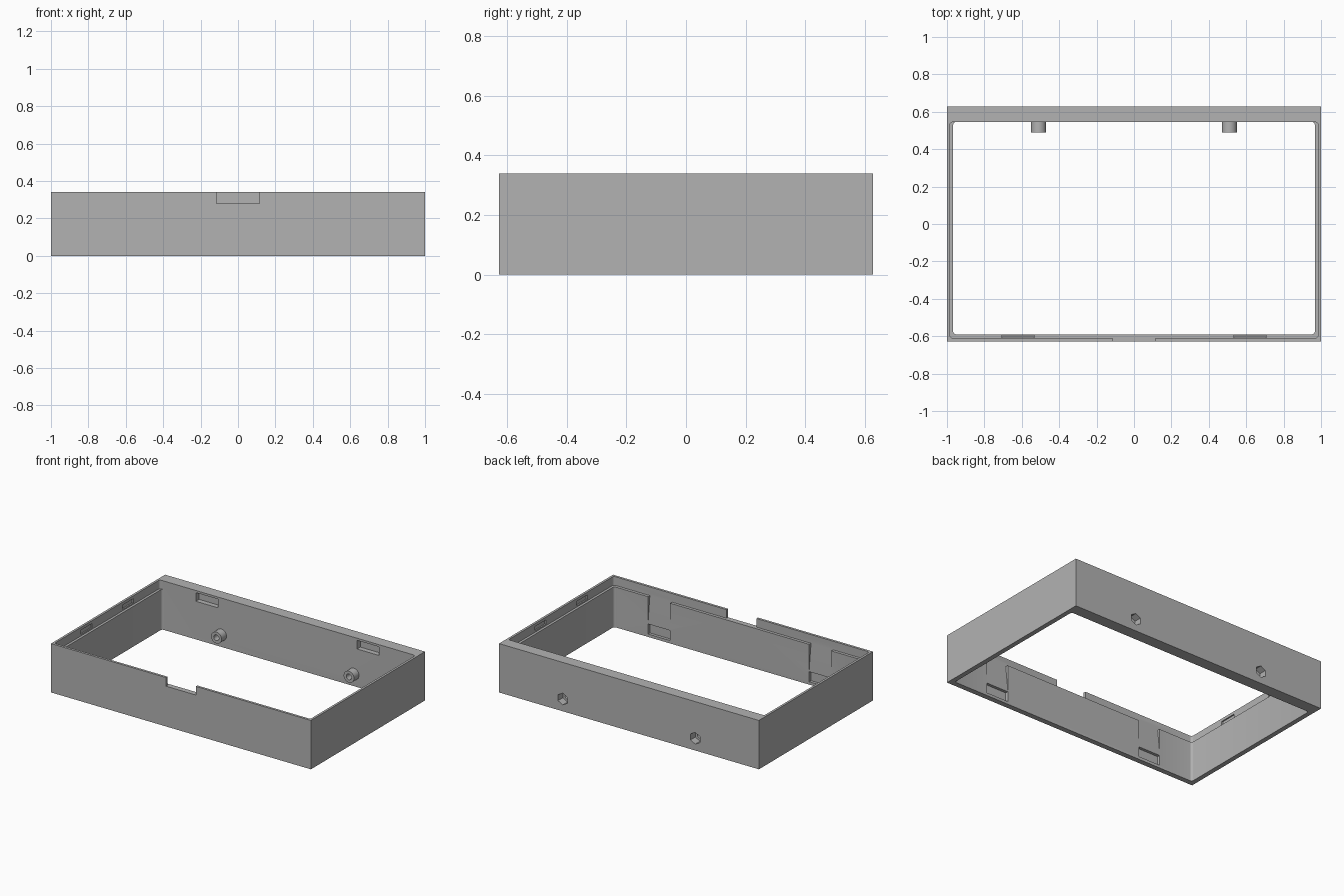
import bpy, bmesh
from math import radians
from mathutils import Matrix

if "Cube" in bpy.data.objects:
    bpy.data.objects.remove(bpy.data.objects["Cube"], do_unlink=True)

grey = bpy.data.materials.new("plain grey")
grey.use_nodes = True
colour = (0.45, 0.45, 0.45, 1)
grey.diffuse_color = colour
grey.node_tree.nodes["Principled BSDF"].inputs["Base Color"].default_value = colour

W, D, H = 1.0, 0.627, 0.34       # half width, half depth, height
IN_X, IN_F, IN_B = 0.967, -0.59, 0.545   # inner opening
LIP_X, LIP_F, LIP_Z = 0.984, -0.61, 0.28  # stepped seat at the top


def finish(name, bm):
    bmesh.ops.recalc_face_normals(bm, faces=bm.faces)
    mesh = bpy.data.meshes.new(name)
    bm.to_mesh(mesh)
    bm.free()
    mesh.materials.append(grey)
    ob = bpy.data.objects.new(name, mesh)
    bpy.context.collection.objects.link(ob)
    return ob


def box(name, x, y, z, radius=0):
    """Box from (low, high) ranges, with optional rounded upright edges."""
    bm = bmesh.new()
    bmesh.ops.create_cube(bm, size=1)
    for v in bm.verts:
        v.co = [r[0] if c < 0 else r[1] for c, r in zip(v.co, (x, y, z))]
    if radius:
        upright = [e for e in bm.edges
                   if abs(e.verts[0].co.z - e.verts[1].co.z) > 0.01]
        bmesh.ops.bevel(bm, geom=upright, offset=radius, segments=4,
                        profile=0.5, affect='EDGES')
    return finish(name, bm)


def rod(name, x, z, y, radius, sides):
    """Cylinder lying along y."""
    bm = bmesh.new()
    bmesh.ops.create_cone(bm, cap_ends=True, segments=sides, radius1=radius,
                          radius2=radius, depth=y[1] - y[0])
    bm.transform(Matrix.Translation((x, sum(y) / 2, z))
                 @ Matrix.Rotation(radians(90), 4, 'X'))
    return finish(name, bm)


def ramp(name, x, profile):
    """Extrude a (y, z) profile across an x range."""
    bm = bmesh.new()
    face = bm.faces.new([bm.verts.new((x[0], y, z)) for y, z in profile])
    new = bmesh.ops.extrude_face_region(bm, geom=[face])["geom"]
    bmesh.ops.translate(bm, vec=(x[1] - x[0], 0, 0),
                        verts=[g for g in new if isinstance(g, bmesh.types.BMVert)])
    return finish(name, bm)


def combine(target, tool, operation='DIFFERENCE'):
    mod = target.modifiers.new("combine", 'BOOLEAN')
    mod.operation, mod.solver, mod.object = operation, 'EXACT', tool
    bpy.context.view_layer.objects.active = target
    bpy.ops.object.modifier_apply(modifier=mod.name)
    bpy.data.objects.remove(tool, do_unlink=True)


# Frame walls, stepped lip and front notch
frame = box("frame", (-W, W), (-D, D), (0, H))
combine(frame, box("opening", (-IN_X, IN_X), (IN_F, IN_B), (-1, 1), 0.015))
combine(frame, box("lip_seat", (-LIP_X, LIP_X), (LIP_F, IN_B), (LIP_Z, 1), 0.015))
combine(frame, box("notch", (-0.115, 0.115), (-1, -0.5), (LIP_Z, 1)))

for s in (-1, 1):
    span = sorted((s * 0.535, s * 0.705))
    # Catch slots high in the back wall
    combine(frame, box("back_slot", span, (0.5, IN_B + 0.035), (0.265, 0.325)))
    # Tapered lead-in channels and catch slots in the front wall
    combine(frame, ramp("channel", span, [(IN_F, 0.1), (LIP_F, LIP_Z),
                                          (LIP_F, 0.3), (-0.57, 0.3), (-0.57, 0.1)]))
    combine(frame, box("front_slot", span, (LIP_F, -0.5), (0.02, 0.09)))
    # Shallow slots in the side lips
    for y in (-0.26, 0.195):
        xs = sorted((s * 0.9, s * (LIP_X + 0.009)))
        combine(frame, box("side_slot", xs, (y - 0.06, y + 0.06), (0.29, 0.32)))
    # Screw bosses with through holes and hexagonal nut pockets
    bx, bz = s * 0.51, 0.085
    combine(frame, rod("boss", bx, bz, (0.49, 0.57), 0.04, 32), 'UNION')
    combine(frame, rod("screw_hole", bx, bz, (0.4, 0.8), 0.02, 24))
    combine(frame, rod("nut_pocket", bx, bz, (0.575, 0.8), 0.041, 6))

bpy.ops.object.select_all(action='DESELECT')
frame.select_set(True)
bpy.context.view_layer.objects.active = frame
bpy.ops.object.shade_smooth_by_angle(angle=radians(25))
